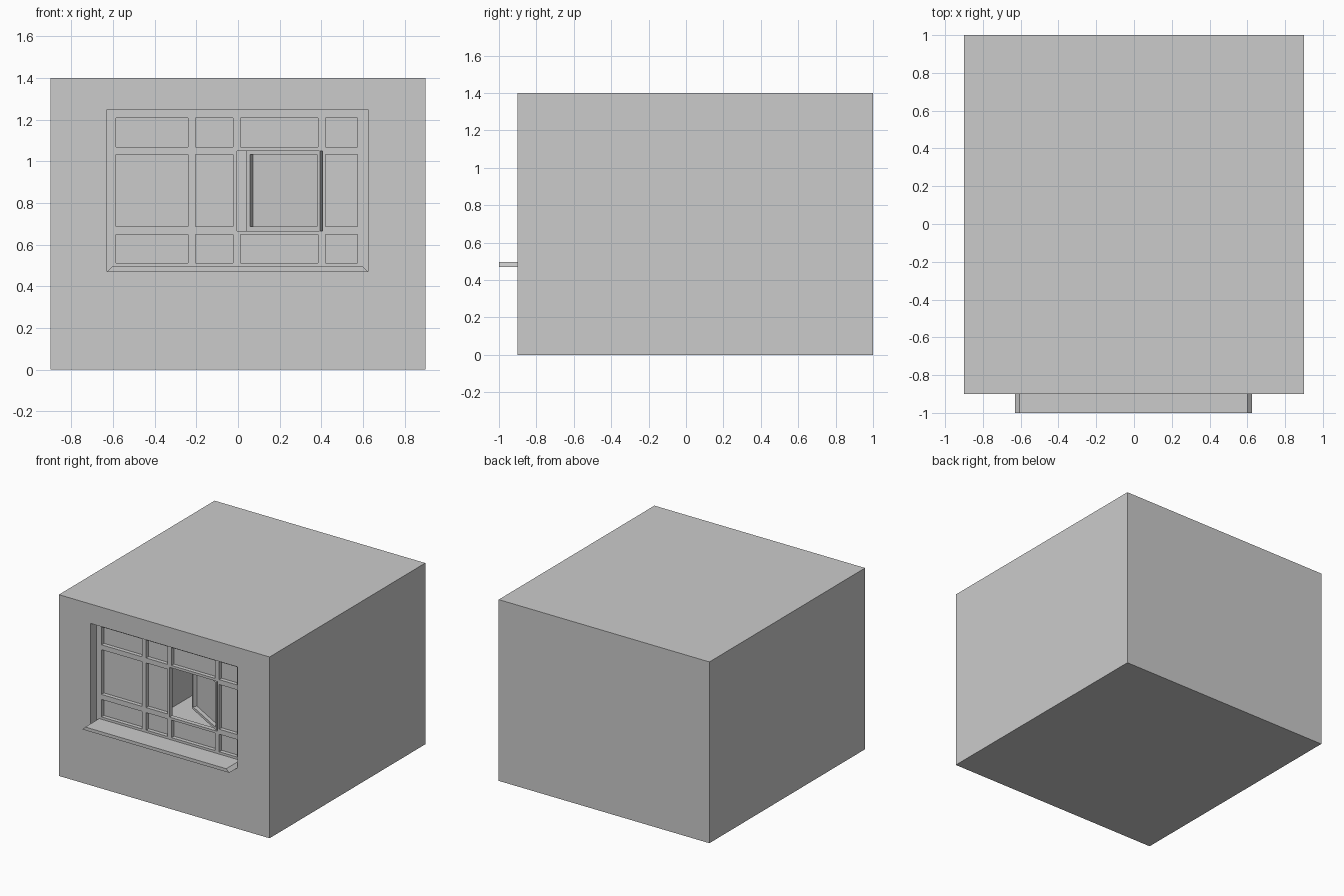
import bpy, bmesh, math

if "Cube" in bpy.data.objects:
    bpy.data.objects.remove(bpy.data.objects["Cube"])

# Window opening in the front wall
X0, X1, Z0, Z1 = -0.63, 0.625, 0.47, 1.25
FRAME_Y, FRAME_BACK = -0.83, -0.795


def finish(name, bm):
    bmesh.ops.recalc_face_normals(bm, faces=bm.faces)
    me = bpy.data.meshes.new(name)
    bm.to_mesh(me)
    bm.free()
    ob = bpy.data.objects.new(name, me)
    bpy.context.collection.objects.link(ob)
    return ob


def rect(bm, x0, x1, z0, z1, y):
    return [bm.verts.new((x, y, z)) for x, z in ((x0, z0), (x1, z0), (x1, z1), (x0, z1))]


def bridge(bm, a, b):
    n = len(a)
    for i in range(n):
        bm.faces.new((a[i], a[(i + 1) % n], b[(i + 1) % n], b[i]))


def boxes(name, specs):
    """One mesh made of boxes (x0, x1, y0, y1, z0, z1)."""
    bm = bmesh.new()
    for x0, x1, y0, y1, z0, z1 in specs:
        a, b = rect(bm, x0, x1, z0, z1, y0), rect(bm, x0, x1, z0, z1, y1)
        bridge(bm, a, b)
        bm.faces.new(a)
        bm.faces.new(b)
    return finish(name, bm)


def cut(ob, cutter):
    cutter.hide_render = True
    mod = ob.modifiers.new("cut", 'BOOLEAN')
    mod.operation, mod.solver, mod.object = 'DIFFERENCE', 'EXACT', cutter
    bpy.context.view_layer.objects.active = ob
    bpy.ops.object.modifier_apply(modifier=mod.name)
    bpy.data.objects.remove(cutter)


# Hollow room: back wall, sides, front wall around the opening, window reveal
bm = bmesh.new()
rings = [rect(bm, -0.9, 0.9, 0, 1.4, 1.0), rect(bm, -0.9, 0.9, 0, 1.4, -0.9),
         rect(bm, X0, X1, Z0, Z1, -0.9), rect(bm, X0, X1, Z0, Z1, FRAME_BACK)]
bm.faces.new(rings[0])
for a, b in zip(rings, rings[1:]):
    bridge(bm, a, b)
room = finish("room_shell", bm)
# the back wall must face away from the room
if max(room.data.polygons, key=lambda p: p.center.y).normal.y < 0:
    room.data.flip_normals()

# Window frame with recessed panes and one open bay
cols = [(-0.585, -0.24), (-0.203, -0.023), (0.013, 0.383), (0.42, 0.573)]
rows = [(0.513, 0.648), (0.687, 1.032), (1.07, 1.208)]
pockets = []
for i, (a, b) in enumerate(cols):
    for j, (c, d) in enumerate(rows):
        if (i, j) == (2, 1):
            pockets.append((-0.005, 0.405, -0.9, -0.7, 0.667, 1.051))
        else:
            pockets.append((a, b, -0.9, FRAME_Y + 0.03, c, d))
frame = boxes("window_frame", [(X0, X1, FRAME_Y, FRAME_BACK, Z0, Z1)])
cut(frame, boxes("pane_cutter", pockets))

# Casement sash hinged on its right side and swung inwards
sash = boxes("open_sash", [(-0.41, 0, 0, 0.035, 0.667, 1.051)])
cut(sash, boxes("sash_cutter", [(-0.388, -0.018, -0.1, 0.03, 0.687, 1.032)]))
sash.location = (0.394, -0.825, 0)
sash.rotation_euler.z = math.radians(-30)

# Window sill with sloped ends
bm = bmesh.new()
ends = []
for y in (-1.0, FRAME_Y):
    ends.append([bm.verts.new((x, y, z)) for x, z in
                 ((X0, Z0), (X1, Z0), (X1 - 0.025, Z0 + 0.025), (X0 + 0.025, Z0 + 0.025))])
bridge(bm, *ends)
for e in ends:
    bm.faces.new(e)
finish("window_sill", bm)
